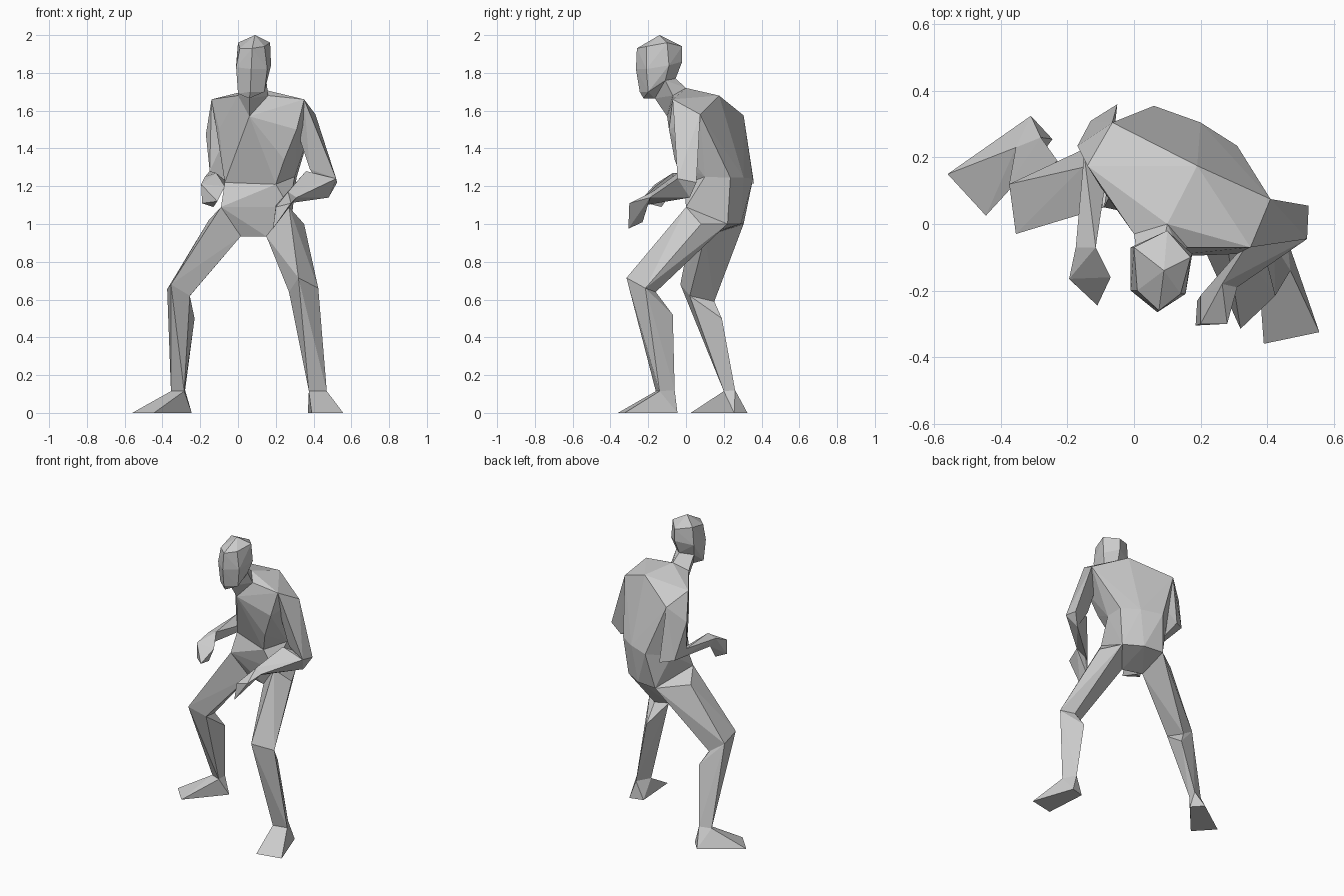
import bpy
import bmesh
from mathutils import Vector

default_cube = bpy.data.objects.get("Cube")
if default_cube:
    bpy.data.objects.remove(default_cube, do_unlink=True)

# One plain clay colour
clay = bpy.data.materials.new("clay_grey")
clay.use_nodes = True
clay.diffuse_color = (.6, .6, .6, 1)
clay.node_tree.nodes["Principled BSDF"].inputs["Base Color"].default_value = clay.diffuse_color


def at(x, y, z):
    return Vector((x, y, z))


def faceted_part(name, *corners):
    """Wrap a taut, flat-shaded skin around the named landmarks."""
    bm = bmesh.new()
    for corner in corners:
        bm.verts.new(corner)
    result = bmesh.ops.convex_hull(bm, input=bm.verts)
    loose = {v for v in result["geom_interior"] + result["geom_unused"]
             if isinstance(v, bmesh.types.BMVert) and v.is_valid}
    bmesh.ops.delete(bm, geom=list(loose), context="VERTS")
    bmesh.ops.recalc_face_normals(bm, faces=bm.faces)
    mesh = bpy.data.meshes.new(name)
    bm.to_mesh(mesh)
    bm.free()
    mesh.materials.append(clay)
    part = bpy.data.objects.new(name, mesh)
    bpy.context.scene.collection.objects.link(part)
    return part


# Head: crown, brow, cheek and jaw rings
crown = at(.09, -.14, 2)
brow = [at(.075, -.26, 1.93), at(.14, -.21, 1.94), at(.17, -.1, 1.96),
        at(.1, -.02, 1.94), at(0, -.07, 1.96), at(.01, -.2, 1.93)]
cheek = [at(.07, -.265, 1.82), at(.155, -.21, 1.82), at(.175, -.09, 1.84),
         at(.1, -.02, 1.86), at(-.01, -.07, 1.84), at(-.01, -.2, 1.83)]
jaw_front = at(.065, -.245, 1.7)
jaw_left = at(.14, -.2, 1.7)
jaw_right = at(0, -.19, 1.69)
jaw_back_left = at(.15, -.11, 1.76)
jaw_back_right = at(.01, -.1, 1.76)
skull_base = at(.09, -.055, 1.77)
chin_front = at(.06, -.225, 1.665)
chin_back = at(.06, -.165, 1.665)
faceted_part("head", crown, *brow, *cheek, jaw_front, jaw_left, jaw_right,
             jaw_back_left, jaw_back_right, skull_base, chin_front, chin_back)

# Neck
throat = at(.06, -.1, 1.57)
neck_back = at(.1, 0, 1.72)
neck_left = at(.16, -.07, 1.68)
neck_right = at(0, -.03, 1.68)
faceted_part("neck", throat, neck_back, neck_left, neck_right, chin_back,
             skull_base, jaw_back_left, jaw_back_right)

# Chest: shoulder girdle down to the waist
nape = at(.19, .175, 1.68)
left_shoulder_front = at(.35, -.07, 1.66)
left_shoulder_back = at(.41, .075, 1.58)
right_shoulder_front = at(-.14, .175, 1.66)
right_shoulder_back = at(-.065, .305, 1.575)
left_breast = at(.31, -.09, 1.5)
right_breast = at(-.1, .11, 1.5)
left_rib = at(.245, -.06, 1.34)
right_rib = at(.035, .04, 1.34)
waist_front_left = at(.2, -.01, 1.21)
waist_front_right = at(-.07, .09, 1.22)
waist_left = at(.3, .1, 1.25)
waist_right = at(-.06, .24, 1.22)
back_left = at(.31, .235, 1.245)
back_middle = at(.2, .305, 1.245)
back_right = at(.06, .355, 1.24)
waist = (waist_front_left, waist_front_right, waist_left, waist_right,
         back_left, back_middle, back_right)
faceted_part("chest", throat, neck_back, neck_left, neck_right, nape,
             left_shoulder_front, left_shoulder_back, right_shoulder_front,
             right_shoulder_back, left_breast, right_breast, left_rib,
             right_rib, *waist)

# Pelvis: waist down to the crotch
left_hip_front = at(.27, 0, 1.09)
left_hip_outer = at(.35, .08, 1)
left_hip_back = at(.28, .22, 1)
left_crotch = at(.15, .06, .935)
right_hip_front = at(-.09, .05, 1.09)
right_hip_outer = at(-.155, .17, 1.02)
right_hip_back = at(.02, .305, 1)
right_crotch = at(.015, .1, .935)
seat_middle = at(.16, .29, 1)
faceted_part("pelvis", *waist, left_hip_front, left_hip_back, left_crotch,
             right_hip_front, right_hip_back, right_crotch, seat_middle)

# Left arm, bent with the elbow out
left_armpit = at(.33, 0, 1.44)
left_elbow_back = at(.525, .055, 1.22)
left_elbow_front = at(.52, -.045, 1.24)
left_elbow_under = at(.48, .02, 1.14)
left_elbow_inner = at(.36, -.03, 1.28)
left_elbow = (left_elbow_back, left_elbow_front, left_elbow_under)
faceted_part("left_upper_arm", left_shoulder_front, left_shoulder_back,
             left_armpit, *left_elbow, at(.38, 0, 1.29))
left_wrist_outer = at(.31, -.19, 1.14)
left_wrist_inner = at(.2, -.215, 1.1)
left_wrist_top = at(.265, -.18, 1.17)
left_wrist = (left_wrist_outer, left_wrist_inner, left_wrist_top)
faceted_part("left_forearm", *left_elbow, left_elbow_inner, *left_wrist)
left_knuckle_outer = at(.28, -.3, 1.11)
left_knuckle_inner = at(.2, -.3, 1.09)
left_fingertip = at(.185, -.305, .975)
left_palm = at(.19, -.23, 1.01)
faceted_part("left_hand", *left_wrist, left_knuckle_outer,
             left_knuckle_inner, left_fingertip, left_palm)

# Right arm, drawn back at the elbow
right_deltoid = at(-.17, .235, 1.475)
right_armpit = at(-.07, .18, 1.45)
right_elbow_back = at(-.05, .36, 1.215)
right_elbow_outer = at(-.13, .31, 1.23)
right_elbow_front = at(-.15, .21, 1.28)
right_elbow_inner = at(-.07, .24, 1.2)
right_elbow = (right_elbow_back, right_elbow_outer, right_elbow_front,
               right_elbow_inner)
faceted_part("right_upper_arm", right_shoulder_front, right_shoulder_back,
             right_deltoid, right_armpit, *right_elbow)
right_wrist_outer = at(-.175, -.07, 1.25)
right_wrist_inner = at(-.115, -.07, 1.27)
right_wrist_under = at(-.14, -.06, 1.19)
right_wrist = (right_wrist_outer, right_wrist_inner, right_wrist_under)
faceted_part("right_forearm", *right_elbow, *right_wrist)
right_knuckle_outer = at(-.195, -.165, 1.21)
right_knuckle_inner = at(-.07, -.16, 1.2)
right_fingertip = at(-.11, -.245, 1.12)
right_palm = at(-.13, -.13, 1.09)
right_finger_side = at(-.19, -.17, 1.11)
faceted_part("right_hand", *right_wrist, right_knuckle_outer,
             right_knuckle_inner, right_fingertip, right_palm,
             right_finger_side)

# Left leg, stepping forward
left_knee_front = at(.32, -.315, .715)
left_knee_outer = at(.425, -.215, .66)
left_knee_inner = at(.27, -.2, .64)
left_knee_back = at(.35, -.16, .64)
left_calf = at(.35, -.07, .52)
left_knee = (left_knee_front, left_knee_outer, left_knee_inner, left_knee_back)
faceted_part("left_thigh", left_hip_front, left_hip_outer, left_hip_back,
             left_crotch, *left_knee)
left_ankle = (at(.375, -.16, .115), at(.47, -.14, .115), at(.42, -.06, .12))
faceted_part("left_shin", *left_knee, left_calf, *left_ankle)
left_toes = (at(.39, -.36, 0), at(.557, -.325, 0))
left_heel = (at(.37, -.07, 0), at(.46, -.045, 0))
faceted_part("left_foot", *left_ankle, *left_toes, *left_heel)

# Right leg, braced behind and turned out
right_knee_front = at(-.355, -.03, .68)
right_knee_outer = at(-.375, .12, .655)
right_knee_inner = at(-.255, .02, .62)
right_knee_back = at(-.28, .15, .59)
right_calf = at(-.23, .19, .5)
right_knee = (right_knee_front, right_knee_outer, right_knee_inner,
              right_knee_back)
faceted_part("right_thigh", right_hip_front, right_hip_outer, right_hip_back,
             right_crotch, *right_knee)
right_ankle = (at(-.355, .23, .115), at(-.285, .2, .115), at(-.28, .26, .12))
faceted_part("right_shin", *right_knee, right_calf, *right_ankle)
right_toes = (at(-.56, .15, 0), at(-.445, .025, 0))
right_heel = (at(-.31, .325, 0), at(-.245, .255, 0))
faceted_part("right_foot", *right_ankle, *right_toes, *right_heel)
